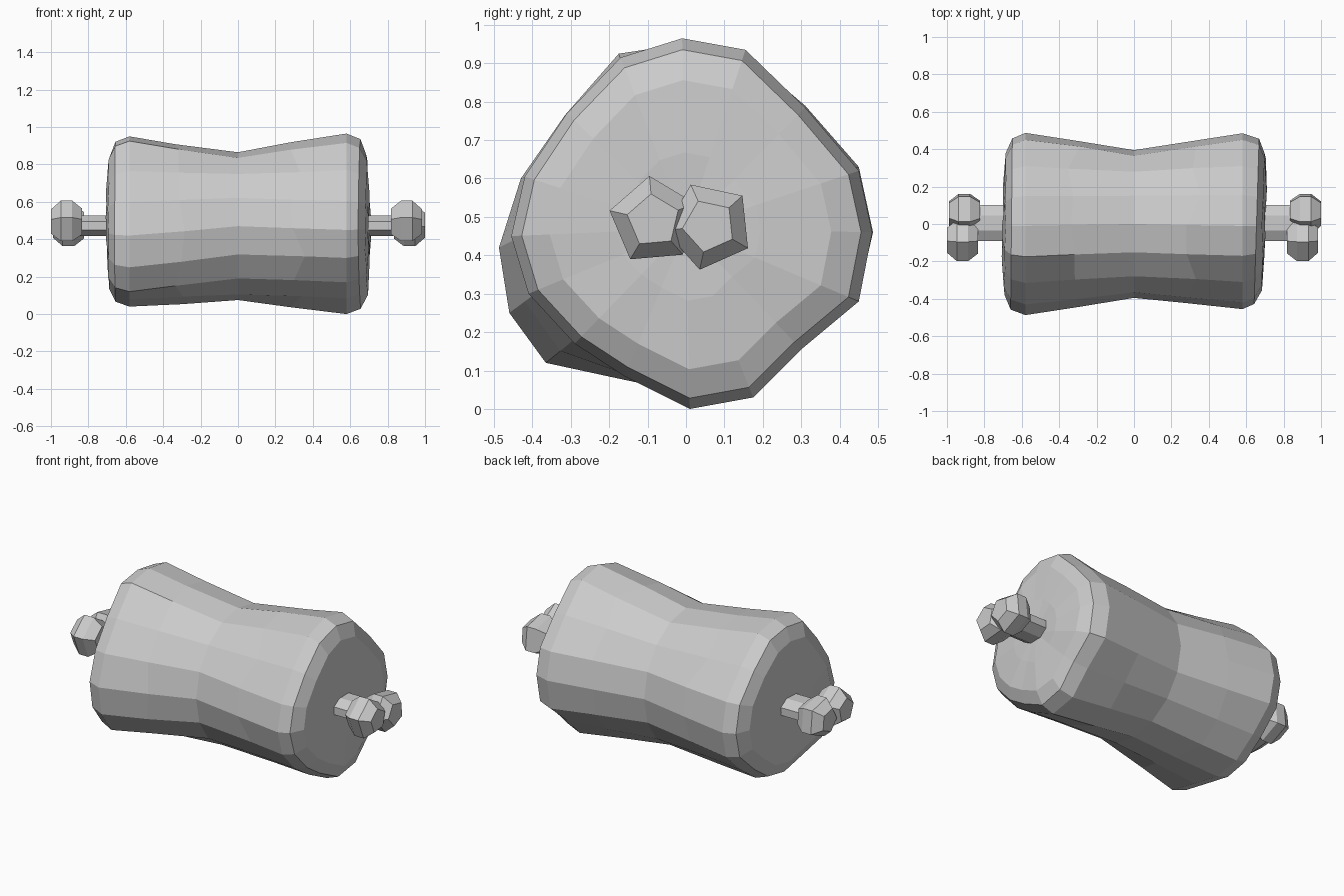
import bpy
import bmesh
import random
from math import sin, cos, tau, radians
from mathutils import Vector

random.seed(4)
cube = bpy.data.objects.get("Cube")
if cube:
    bpy.data.objects.remove(cube, do_unlink=True)

grey = bpy.data.materials.new("plain_grey")
grey.use_nodes = True
colour = (0.6, 0.6, 0.6, 1)
grey.diffuse_color = colour
grey.node_tree.nodes["Principled BSDF"].inputs["Base Color"].default_value = colour


def loft(name, rings, start=None, end=None):
    """Skin a list of rings; close each end with a fan to a tip, or a flat face."""
    bm = bmesh.new()
    loops = [[bm.verts.new(p) for p in ring] for ring in rings]
    n = len(loops[0])
    for a, b in zip(loops, loops[1:]):
        for i in range(n):
            j = (i + 1) % n
            bm.faces.new((a[i], a[j], b[j], b[i]))
    for loop, tip in ((loops[0], start), (loops[-1], end)):
        if tip is None:
            bm.faces.new(loop)
        else:
            t = bm.verts.new(tip)
            for i in range(n):
                bm.faces.new((loop[i], loop[(i + 1) % n], t))
    bmesh.ops.recalc_face_normals(bm, faces=bm.faces)
    mesh = bpy.data.meshes.new(name)
    bm.to_mesh(mesh)
    bm.free()
    mesh.materials.append(grey)
    obj = bpy.data.objects.new(name, mesh)
    bpy.context.collection.objects.link(obj)
    return obj


def circle(x, y, z, ry, rz, n, phase):
    return [Vector((x, y + ry * cos(phase + tau * i / n), z + rz * sin(phase + tau * i / n)))
            for i in range(n)]


# Outlines (y, z) of the two swollen ends, clockwise from the top
right_outline = [(-.01, .965), (.155, .935), (.31, .785), (.45, .62), (.485, .46), (.45, .28),
                 (.30, .155), (.175, .03), (.01, .0), (-.16, .085), (-.29, .17), (-.41, .30),
                 (-.455, .45), (-.42, .605), (-.31, .77), (-.17, .915)]
left_outline = [(-.01, .95), (.15, .925), (.31, .79), (.45, .63), (.487, .46), (.45, .30),
                (.31, .17), (.17, .07), (.01, .04), (-.18, .08), (-.365, .12), (-.46, .25),
                (-.487, .42), (-.43, .60), (-.315, .765), (-.175, .925)]
waist = circle(0, 0, .47, .395, .395, 16, radians(90))
waist = [waist[0]] + waist[:0:-1]
axis = Vector((0, 0, .47))


def end_rings(outline, side, lean):
    """Rings from the waist to the middle of one end face."""
    rim = [Vector((side * .58, y, z)) for y, z in outline]
    half = []
    for p, q in zip(waist, rim):
        m = p.lerp(q, .55)
        m.x += random.uniform(-.04, .04)
        half.append(m + (m - axis) * Vector((0, 1, 1)).length * random.uniform(-.01, .01) * Vector((0, 1, 1)).length / 2)
    rings = [half, rim]
    for x, scale, wobble in ((.655, .94, 0), (.69, .78, .006), (.70, .4, .006)):
        ring = []
        for y, z in outline:
            depth = x + lean * y * scale + random.uniform(-wobble, wobble)
            ring.append(Vector((side * depth, y * scale, axis.z + (z - axis.z) * scale)))
        rings.append(ring)
    return rings


# Meat body, narrow at the waist
left_rings = end_rings(left_outline, -1, -.01)
right_rings = end_rings(right_outline, 1, .03)
loft("meat_body", left_rings[::-1] + [waist] + right_rings,
     Vector((-.70, 0, .47)), Vector((.70, 0, .47)))

# Bone at each end: a flattened shaft and two faceted knobs
knob_profile = ((-.083, .075), (-.03, .117), (.03, .117), (.083, .07))
for side, label, front_x, back_x in ((1, "left", .902, .917), (-1, "right", .917, .907)):
    loft(label + "_bone_shaft",
         [circle(side * x, .005, .472, .105, .06, 8, radians(22.5)) for x in (.6, .89)])
    for part, x, y, z, phase in (("front", front_x, -.085, .49, 95), ("back", back_x, .06, .477, 42)):
        loft(f"{label}_bone_{part}_knob",
             [circle(side * (x + dx), y, z, r, r, 5, radians(phase)) for dx, r in knob_profile])
